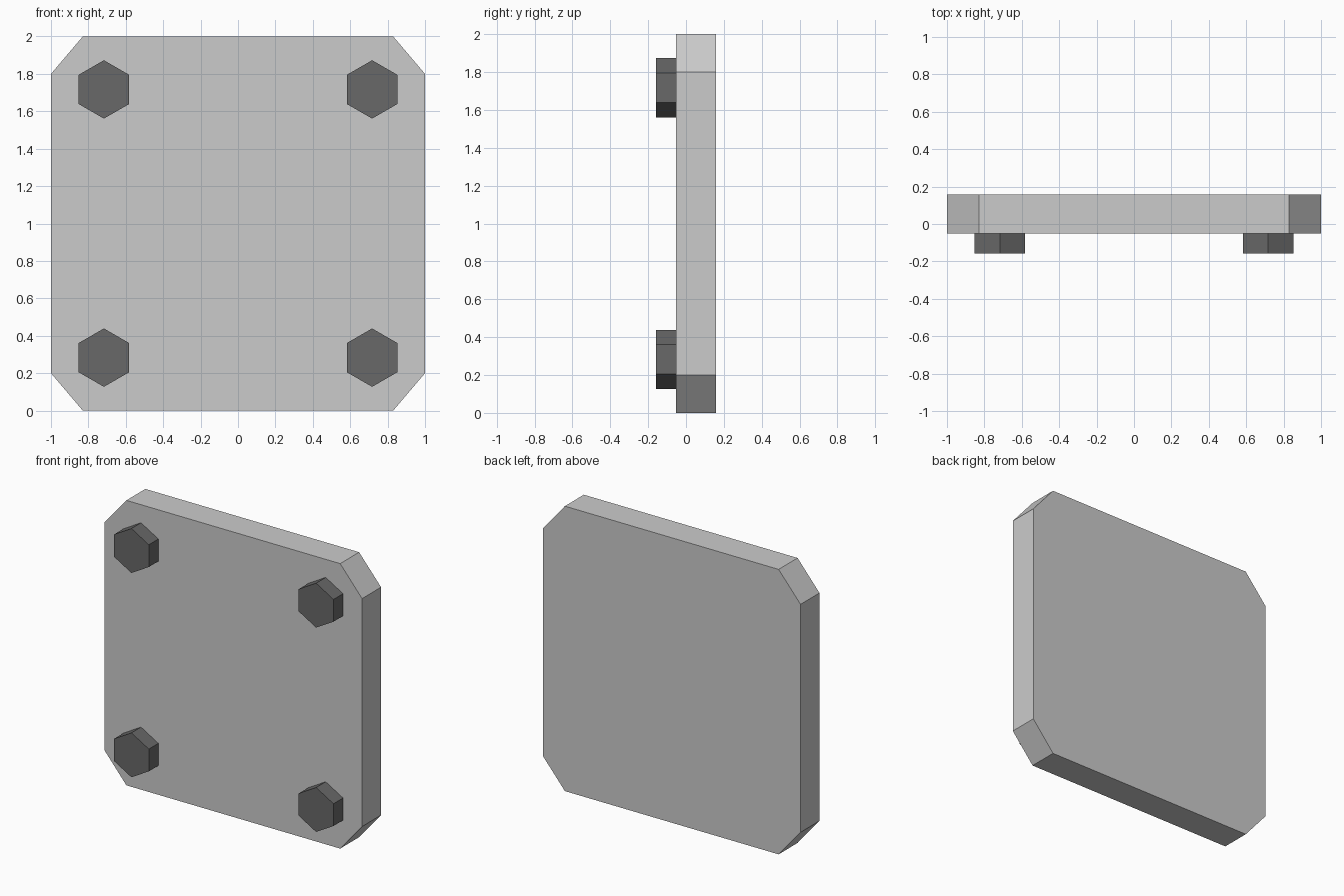
import bpy, bmesh, math

if "Cube" in bpy.data.objects:
    bpy.data.objects.remove(bpy.data.objects["Cube"])

FRONT, JOINT, BACK = -0.158, -0.052, 0.158


def extrude_profile(name, points, y0, y1):
    """Solid made by extruding an x-z outline from y0 back to y1."""
    bm = bmesh.new()
    face = bm.faces.new([bm.verts.new((x, y0, z)) for x, z in points])
    ext = bmesh.ops.extrude_face_region(bm, geom=[face], use_keep_orig=True)
    moved = [g for g in ext["geom"] if isinstance(g, bmesh.types.BMVert)]
    bmesh.ops.translate(bm, verts=moved, vec=(0, y1 - y0, 0))
    bmesh.ops.recalc_face_normals(bm, faces=bm.faces)
    mesh = bpy.data.meshes.new(name)
    bm.to_mesh(mesh)
    bm.free()
    obj = bpy.data.objects.new(name, mesh)
    bpy.context.collection.objects.link(obj)
    return obj


# Square plate with clipped corners
half = [(0.83, 0.0), (1.0, 0.2), (1.0, 1.8), (0.83, 2.0)]
outline = half + [(-x, z) for x, z in reversed(half)]
extrude_profile("plate", outline, JOINT, BACK)

# Dark hexagonal bolt heads, one near each corner
dark = bpy.data.materials.new("dark_metal")
dark.diffuse_color = (0.14, 0.14, 0.14, 1)
dark.use_nodes = True
dark.node_tree.nodes["Principled BSDF"].inputs["Base Color"].default_value = dark.diffuse_color
radius = 0.156
for side, cx in (("left", -0.717), ("right", 0.717)):
    for level, cz in (("lower", 0.283), ("upper", 1.717)):
        angles = [math.radians(90 + 60 * i) for i in range(6)]
        hexagon = [(cx + radius * math.cos(a), cz + radius * math.sin(a)) for a in angles]
        bolt = extrude_profile(f"bolt_{level}_{side}", hexagon, FRONT, JOINT)
        bolt.data.materials.append(dark)
